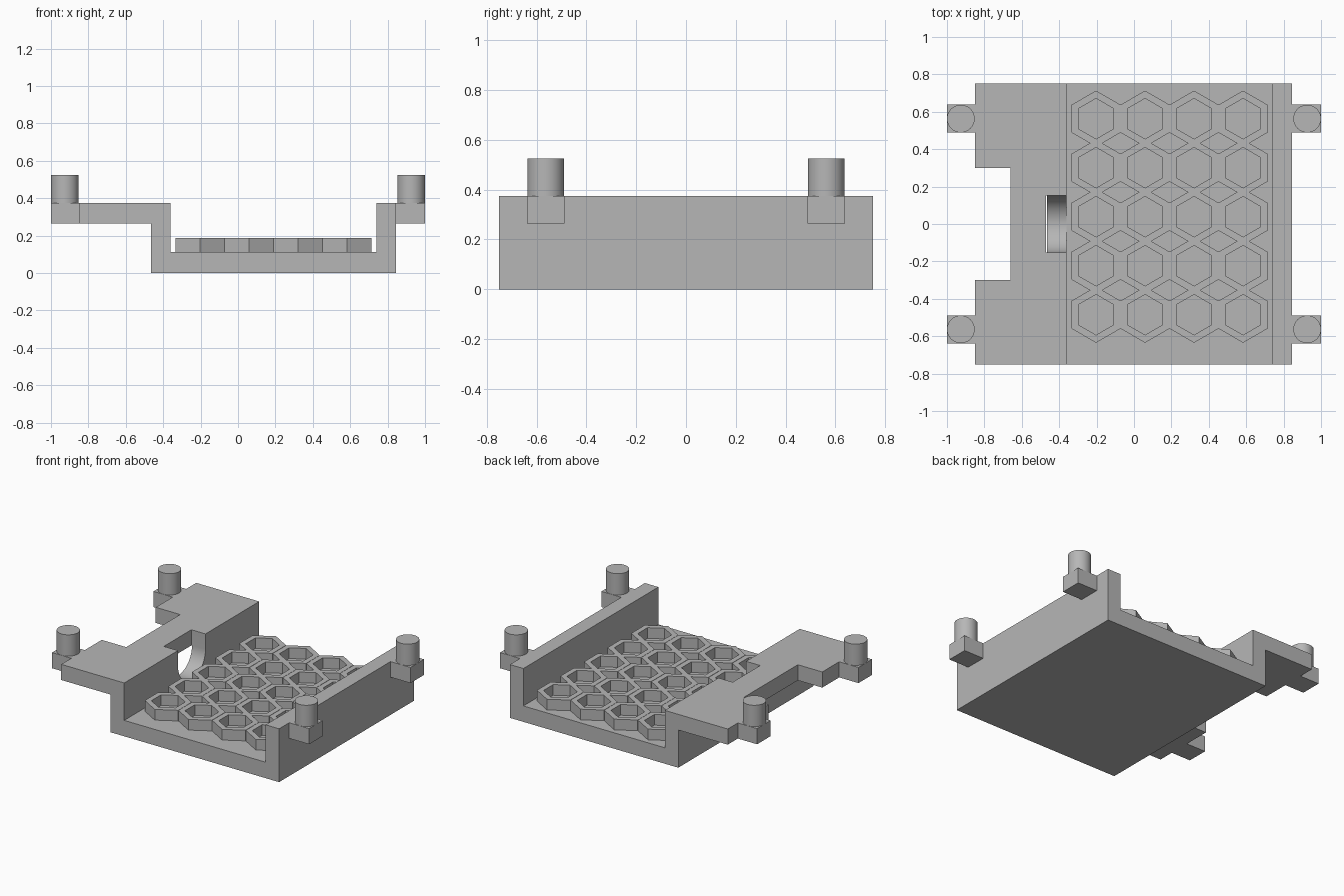
import bpy, bmesh
from math import radians, sin, cos, pi

cube = bpy.data.objects.get("Cube")
if cube:
    bpy.data.objects.remove(cube, do_unlink=True)

# Single material
grey = bpy.data.materials.new("plain grey")
grey.use_nodes = True
COLOUR = (0.47, 0.47, 0.47, 1)
grey.diffuse_color = COLOUR
grey.node_tree.nodes["Principled BSDF"].inputs["Base Color"].default_value = COLOUR

FLOOR, LEDGE, TOP = 0.112, 0.265, 0.375
DEPTH = 0.75


def prism(name, outline, axis, low, high):
    """Extrude a 2D outline along x, y or z."""
    place = {
        "x": lambda a, b, t: (t, a, b),
        "y": lambda a, b, t: (a, t, b),
        "z": lambda a, b, t: (a, b, t),
    }[axis]
    bm = bmesh.new()
    base = bm.faces.new([bm.verts.new(place(a, b, low)) for a, b in outline])
    moved = bmesh.ops.extrude_face_region(bm, geom=[base])["geom"]
    verts = [v for v in moved if isinstance(v, bmesh.types.BMVert)]
    bmesh.ops.translate(bm, vec=place(0, 0, high - low), verts=verts)
    # The extrude keeps or drops the first cap depending on context
    bmesh.ops.holes_fill(bm, edges=[e for e in bm.edges if e.is_boundary])
    bmesh.ops.recalc_face_normals(bm, faces=bm.faces)
    return finish(name, bm)


def finish(name, bm):
    mesh = bpy.data.meshes.new(name)
    bm.to_mesh(mesh)
    bm.free()
    mesh.materials.append(grey)
    obj = bpy.data.objects.new(name, mesh)
    bpy.context.collection.objects.link(obj)
    return obj


def rect(x0, x1, y0, y1):
    return [(x0, y0), (x1, y0), (x1, y1), (x0, y1)]


def activate(obj):
    bpy.ops.object.select_all(action="DESELECT")
    obj.select_set(True)
    bpy.context.view_layer.objects.active = obj


def cut(target, cutter):
    cutter.hide_render = True
    mod = target.modifiers.new("cut", "BOOLEAN")
    mod.operation, mod.solver, mod.object = "DIFFERENCE", "EXACT", cutter
    activate(target)
    bpy.ops.object.modifier_apply(modifier=mod.name)
    bpy.data.objects.remove(cutter, do_unlink=True)


def smooth(obj):
    activate(obj)
    bpy.ops.object.shade_smooth_by_angle(angle=radians(30))


# Tray: channel section with a side flange
section = [(-0.465, 0), (0.845, 0), (0.845, TOP), (0.74, TOP), (0.74, FLOOR),
           (-0.36, FLOOR), (-0.36, TOP), (-0.85, TOP), (-0.85, LEDGE), (-0.465, LEDGE)]
tray = prism("tray", section, "y", -DEPTH, DEPTH)

# Rectangular notch in the flange edge
cut(tray, prism("notch_cutter", rect(-0.95, -0.66, -0.3, 0.3), "z", 0.2, 0.5))

# Round-bottomed slot through the left-hand wall
R = 0.153
arc = [(-R * cos(pi * i / 32), 0.267 - R * sin(pi * i / 32)) for i in range(33)]
slot = [(-R, 0.5)] + arc + [(R, 0.5)]
cut(tray, prism("slot_cutter", slot, "x", -0.47, -0.3))
smooth(tray)

# Corner tabs with round pegs
for side, sx in (("right", -1), ("left", 1)):
    inner = -0.85 if sx < 0 else 0.845
    for end, sy in (("front", -1), ("back", 1)):
        y = sy * 0.563
        xs = sorted((inner, sx))
        prism(f"{end}_{side}_tab", rect(xs[0], xs[1], y - 0.075, y + 0.075),
              "z", LEDGE, TOP)
        circle = [(sx * 0.926 + 0.074 * cos(pi * i / 24),
                   y + 0.074 * sin(pi * i / 24)) for i in range(48)]
        smooth(prism(f"{end}_{side}_peg", circle, "z", TOP, 0.525))

# Honeycomb: a grid of hollow hexagons standing on the floor
OUTER, INNER, PITCH, HEX_TOP = 0.15, 0.108, 0.262, 0.187
bm = bmesh.new()
for col in range(4):
    for row in range(5):
        cx, cy = -0.203 + col * PITCH, -0.485 + row * PITCH

        def ring(radius, z):
            return [bm.verts.new((cx + radius * sin(pi * i / 3),
                                  cy + radius * cos(pi * i / 3), z)) for i in range(6)]

        loops = [ring(OUTER, FLOOR - 0.01), ring(OUTER, HEX_TOP),
                 ring(INNER, HEX_TOP), ring(INNER, FLOOR - 0.01)]
        for k in range(4):
            a, b = loops[k], loops[(k + 1) % 4]
            for i in range(6):
                j = (i + 1) % 6
                bm.faces.new((a[i], a[j], b[j], b[i]))
bmesh.ops.recalc_face_normals(bm, faces=bm.faces)
finish("honeycomb_grid", bm)
